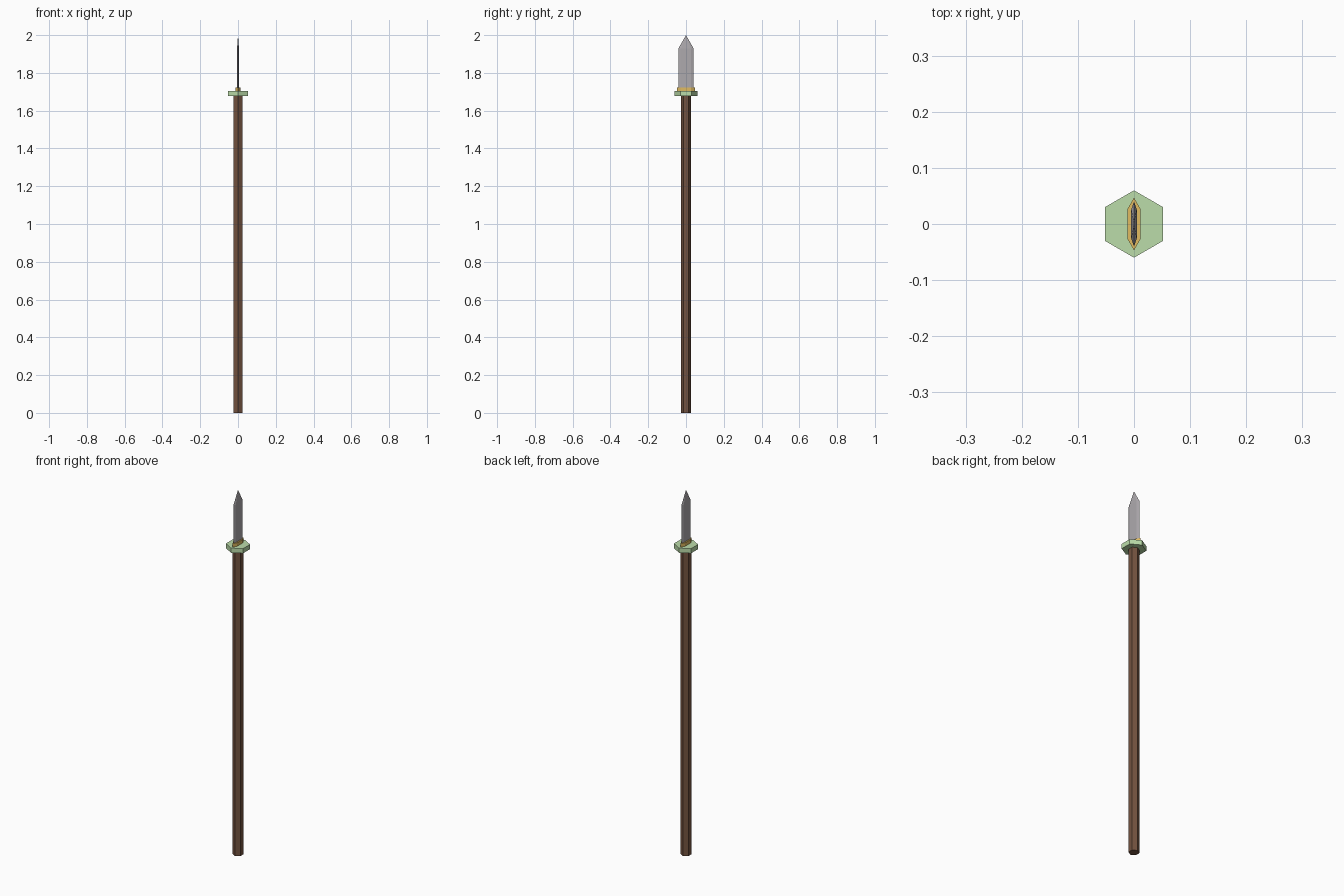
import bpy
import math

if "Cube" in bpy.data.objects:
    bpy.data.objects.remove(bpy.data.objects["Cube"])


def material(name, rgb):
    m = bpy.data.materials.new(name)
    m.diffuse_color = (*rgb, 1)
    m.use_nodes = True
    m.node_tree.nodes["Principled BSDF"].inputs["Base Color"].default_value = m.diffuse_color
    return m


def hexagon(r):
    # regular hexagon with corners on +y and -y
    return [(r * math.sin(i * math.pi / 3), r * math.cos(i * math.pi / 3)) for i in range(6)]


def long_hexagon(hx, hy, shoulder):
    # narrow hexagon, pointed on +y and -y
    return [(0, hy), (hx, shoulder), (hx, -shoulder), (0, -hy), (-hx, -shoulder), (-hx, shoulder)]


def prism(name, outline, z0, z1, mat=None, tip=None):
    n = len(outline)
    verts = [(x, y, z) for z in (z0, z1) for x, y in outline]
    faces = [tuple(range(n))]
    faces += [((i + 1) % n, i, n + i, n + (i + 1) % n) for i in range(n)]
    if tip is None:
        faces.append(tuple(reversed(range(n, 2 * n))))
    else:
        verts.append((0, 0, tip))
        faces += [(n + (i + 1) % n, n + i, 2 * n) for i in range(n)]
    mesh = bpy.data.meshes.new(name)
    mesh.from_pydata(verts, [], faces)
    ob = bpy.data.objects.new(name, mesh)
    bpy.context.collection.objects.link(ob)
    if mat:
        mesh.materials.append(mat)
    return ob


wood = material("wood", (0.17, 0.085, 0.05))
jade = material("jade", (0.5, 0.72, 0.4))
gold = material("gold", (0.75, 0.5, 0.12))
steel = material("steel", (0.42, 0.4, 0.42))

# Shaft, hexagonal guard, gold collar and pointed blade
prism("shaft", hexagon(0.027), 0, 1.68, wood)
prism("guard", hexagon(0.06), 1.677, 1.703, jade)
prism("collar", long_hexagon(0.012, 0.047, 0.026), 1.703, 1.722, gold)
prism("blade", long_hexagon(0.005, 0.04, 0.026), 1.722, 1.93, steel, tip=2.0)

# Make all normals point outward
import bmesh
for ob in bpy.context.collection.objects:
    bm = bmesh.new()
    bm.from_mesh(ob.data)
    bmesh.ops.recalc_face_normals(bm, faces=bm.faces)
    bm.to_mesh(ob.data)
    bm.free()
